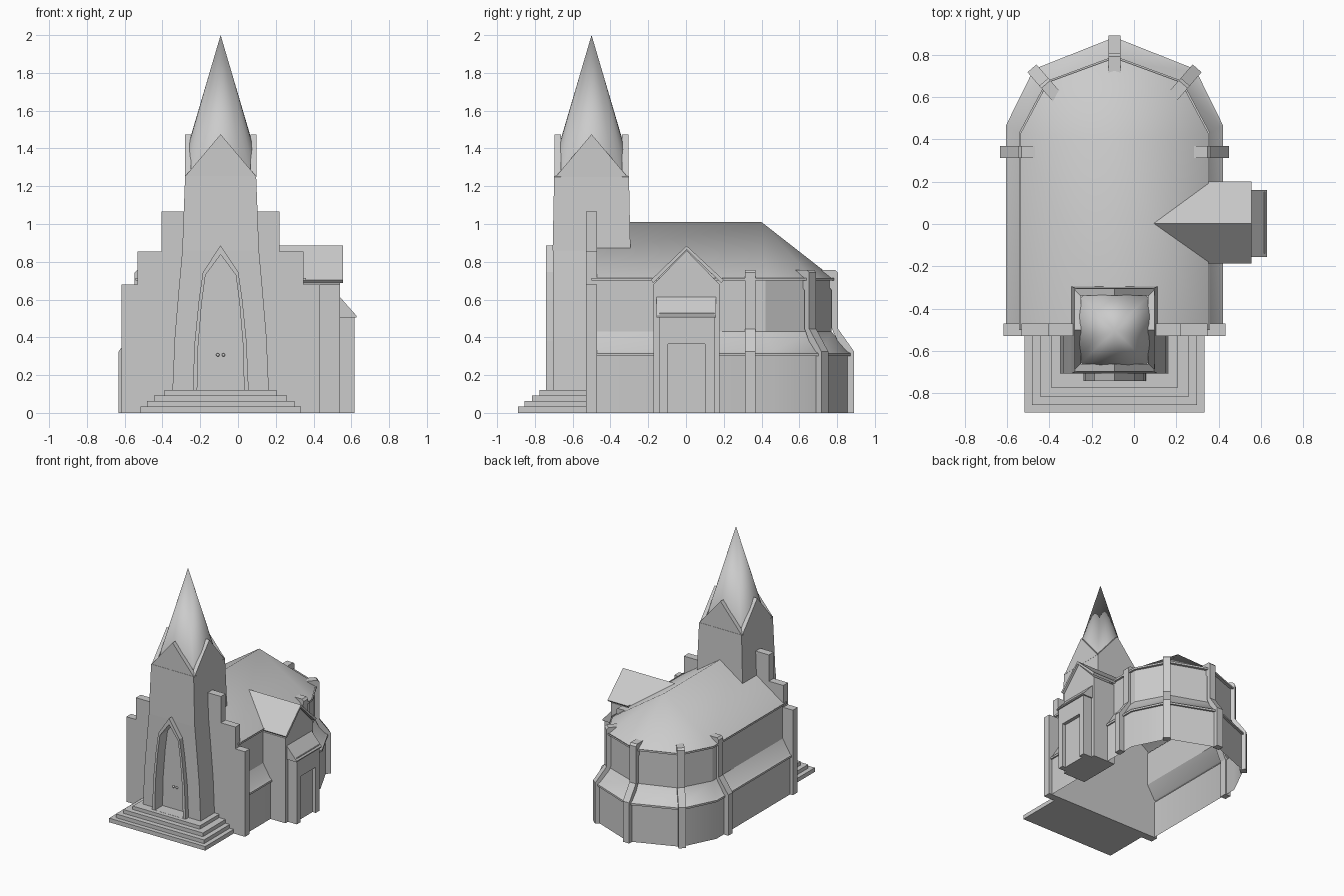
import bpy, bmesh, math
from mathutils import Vector

if "Cube" in bpy.data.objects:
    bpy.data.objects.remove(bpy.data.objects["Cube"])

CX = -0.092  # centre line of the church


def mesh(name, verts, faces, smooth=None, off=(CX, 0, 0)):
    bm = bmesh.new()
    vs = [bm.verts.new(Vector(v) + Vector(off)) for v in verts]
    for f in faces:
        bm.faces.new([vs[i] for i in f])
    bmesh.ops.recalc_face_normals(bm, faces=bm.faces[:])
    me = bpy.data.meshes.new(name)
    bm.to_mesh(me)
    bm.free()
    ob = bpy.data.objects.new(name, me)
    bpy.context.collection.objects.link(ob)
    if smooth:
        bpy.ops.object.select_all(action='DESELECT')
        ob.select_set(True)
        bpy.context.view_layer.objects.active = ob
        bpy.ops.object.shade_smooth_by_angle(angle=math.radians(smooth))
    return ob


def loft(name, rings, caps=True, smooth=None, off=(CX, 0, 0)):
    n = len(rings[0])
    faces = [(r * n + i, r * n + (i + 1) % n, (r + 1) * n + (i + 1) % n, (r + 1) * n + i)
             for r in range(len(rings) - 1) for i in range(n)]
    if caps:
        faces += [tuple(range(n)), tuple(range((len(rings) - 1) * n, len(rings) * n))]
    return mesh(name, [v for r in rings for v in r], faces, smooth, off)


def prism(name, pts, axis, a, b, off=(CX, 0, 0)):
    """Extrude a (u, z) profile along x or y."""
    def ring(k):
        return [(k, u, z) if axis == 'x' else (u, k, z) for u, z in pts]
    return loft(name, [ring(a), ring(b)], off=off)


def box(name, x0, x1, y0, y1, z0, z1, off=(CX, 0, 0)):
    return prism(name, [(x0, z0), (x1, z0), (x1, z1), (x0, z1)], 'y', y0, y1, off)


def mirrored(pts):
    return pts + [(-u, z) for u, z in reversed(pts) if abs(u) > 1e-6]


def cut(ob, cutter):
    m = ob.modifiers.new('cut', 'BOOLEAN')
    m.operation, m.object, m.solver = 'DIFFERENCE', cutter, 'EXACT'
    bpy.context.view_layer.objects.active = ob
    bpy.ops.object.modifier_apply(modifier=m.name)


# Nave and apse walls: outline blends from wide base to narrow top
low = mirrored([(0.50, -0.5), (0.50, 0.46), (0.37, 0.72), (0, 0.865)])
top = mirrored([(0.435, -0.5), (0.435, 0.42), (0.305, 0.66), (0, 0.77)])


def outline(t, z):
    return [(a + (c - a) * t, b + (d - b) * t, z) for (a, b), (c, d) in zip(low, top)]


levels = [(0, 0), (0.30, 0), (0.30, -0.18), (0.315, -0.18), (0.325, 0.02), (0.43, 1),
          (0.70, 1), (0.70, 0.75), (0.715, 0.75)]
loft('nave_walls', [outline(t, z) for z, t in levels], caps=False, smooth=28)

# Nave roof: ridge running into a smooth half-cone over the apse
eave = outline(0.85, 0.71)
mesh('nave_roof', eave + [(0, -0.5, 1.01), (0, 0.4, 1.01)],
     [(0, 1, 8, 7), (1, 2, 8), (2, 3, 8), (3, 4, 8), (4, 5, 8), (5, 6, 7, 8), (6, 0, 7)], 75)

# Buttresses round the apse
butt = [(0, 0), (0, 0.325), (-0.085, 0.445), (-0.085, 0.742), (-0.1, 0.757), (-0.205, 0.757),
        (-0.12, 0.65), (-0.12, 0.45), (-0.05, 0.3), (-0.05, 0)]
spots = [(0, 0.89, 90)]
for s in (1, -1):
    spots += [(s * 0.54, 0.34, 90 - s * 90), (s * 0.39, 0.735, 90 - s * 41)]
for x, y, ang in spots:
    b = prism('buttress', butt, 'y', -0.028, 0.028, off=(0, 0, 0))
    b.location = (CX + x, y, 0)
    b.rotation_euler.z = math.radians(ang)

# Stepped front wall
prism('front_wall', mirrored([(0.525, 0), (0.525, 0.68), (0.44, 0.68), (0.44, 0.855),
                              (0.312, 0.855), (0.312, 1.065)]), 'y', -0.53, -0.47)

# Tower: flared base, shaft and four gables
prof = [(0, 0.26), (0.12, 0.255), (0.4, 0.243), (0.65, 0.222), (0.86, 0.203)]
base = loft('tower_base', [[(-w, -0.705, z), (w, -0.705, z), (w, -0.5, z), (-w, -0.5, z)]
                           for z, w in prof])
loft('tower_shaft', [[(sx * w, -0.5 + sy * d, z) for sx, sy in ((-1, -1), (1, -1), (1, 1), (-1, 1))]
                     for z, w, d in ((0.86, 0.203, 0.206), (1.255, 0.188, 0.198))])
tri = [(-0.19, 1.25), (0.19, 1.25), (0, 1.475)]
for s in (-1, 1):
    prism('tower_gable', tri, 'y', s * 0.162, s * 0.196, (CX, -0.5, 0))
    prism('tower_gable', tri, 'x', s * 0.158, s * 0.189, (CX, -0.5, 0))

# Round spire, its foot trimmed to the square tower
N = 32
foot = []
for i in range(N):
    a = 2 * math.pi * i / N
    c, s = math.cos(a), math.sin(a)
    r = min(0.172 / max(abs(c), abs(s)), 0.235)
    foot.append((r * c, r * s, 2 - r * 0.525 / 0.155))
mesh('spire', foot + [(0, 0, 2)], [(i, (i + 1) % N, N) for i in range(N)], 60, (CX, -0.5, 0))

# Pointed portal: frame, recess and door
frame = prism('portal_frame', mirrored([(0.15, 0.0), (0.147, 0.15), (0.137, 0.38), (0.115, 0.6),
                                        (0.094, 0.745), (0, 0.887)]), 'y', -0.742, -0.69)
arch = [(0.124, 0.121), (0.119, 0.35), (0.1, 0.58), (0.08, 0.73), (0, 0.838)]
cutter = prism('portal_cutter', mirrored(arch), 'y', -0.8, -0.645)
cut(base, cutter)
cut(frame, cutter)
bpy.data.objects.remove(cutter)
prism('portal_door', mirrored([(u * 0.93, z * 0.97 + 0.018) for u, z in arch[:-1]] + [(0, 0.818)]),
      'y', -0.652, -0.64)
for s in (-1, 1):
    bpy.ops.mesh.primitive_uv_sphere_add(segments=12, ring_count=8, radius=0.009,
                                         location=(CX + s * 0.015, -0.662, 0.307))
    bpy.context.object.name = 'door_knob'
    bpy.ops.object.shade_smooth()

# Entrance steps
for i, (w, y) in enumerate([(0.425, -0.89), (0.39, -0.855), (0.352, -0.815), (0.297, -0.775)]):
    box('step', -w, w, y, -0.53, i * 0.03 + (0.003 if i else 0), 0.03 * (i + 1) + 0.003 * (i < 3))

# Side wing with gabled roof trimmed to the nave roof
O = (0, 0, 0)
prism('wing_walls', [(-0.172, 0), (0.178, 0), (0.178, 0.68), (0.003, 0.86), (-0.172, 0.68)],
      'x', 0.34, 0.54, O)
roof = mesh('wing_roof', [(0.09, 0.003, 0.885), (0.555, 0.003, 0.885), (0.34, -0.187, 0.703),
                          (0.555, -0.187, 0.703), (0.34, 0.2, 0.703), (0.555, 0.2, 0.703)],
            [(0, 2, 3, 1), (0, 1, 5, 4)], off=O)
if roof.data.polygons[0].normal.z < 0:
    roof.data.flip_normals()
m = roof.modifiers.new('thickness', 'SOLIDIFY')
m.thickness, m.offset = 0.02, -1

# Porch with lean-to roof and recessed door
porch = box('porch_walls', 0.5, 0.618, -0.14, 0.15, 0, 0.53, O)
prism('porch_roof', [(0.5, 0.505), (0.628, 0.505), (0.628, 0.513), (0.54, 0.613), (0.5, 0.613)],
      'y', -0.155, 0.16, O)
cutter = box('porch_cutter', 0.59, 0.7, -0.095, 0.1, -0.1, 0.365, O)
cut(porch, cutter)
bpy.data.objects.remove(cutter)
